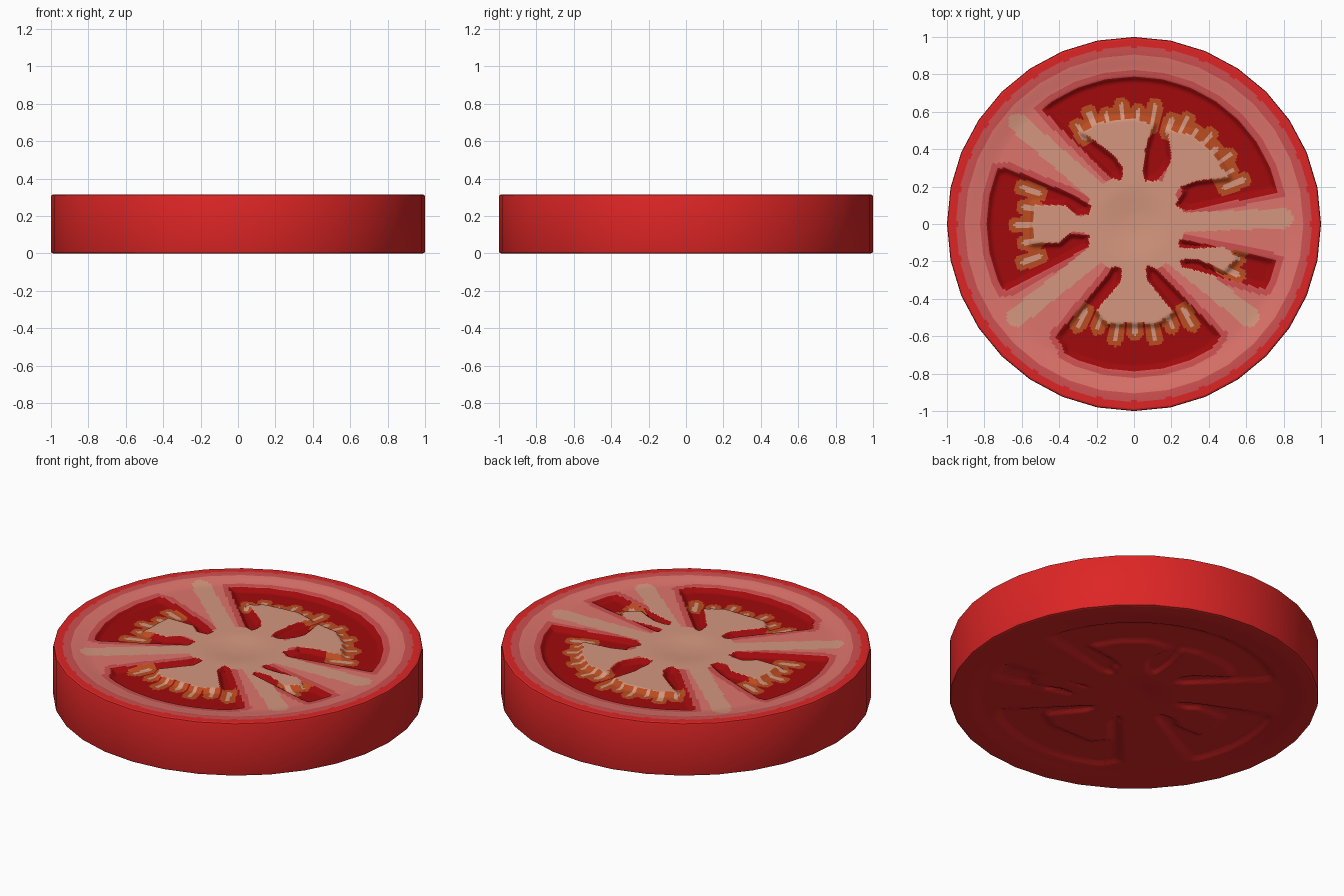
import bpy, bmesh, math

if "Cube" in bpy.data.objects:
    bpy.data.objects.remove(bpy.data.objects["Cube"])

H = 0.315          # slice thickness
SIDES = 32         # outer polygon


def material(name, rgb):
    lin = [((c / 255 + 0.055) / 1.055) ** 2.4 for c in rgb]
    m = bpy.data.materials.new(name)
    m.diffuse_color = (*lin, 1)
    m.use_nodes = True
    m.node_tree.nodes["Principled BSDF"].inputs["Base Color"].default_value = m.diffuse_color
    return m


MATS = [material("skin red", (222, 37, 37)), material("rose flesh", (206, 80, 80)),
        material("pink flesh", (222, 116, 108)), material("pale core", (212, 150, 126)),
        material("jelly red", (160, 10, 12)), material("seed orange", (186, 76, 32))]
SKIN, ROSE, PINK, CORE, JELLY, ORANGE = range(6)

# seed chambers (outer side is clipped by a circle)
CHAMBERS = [
    [(-.62, .74), (-.48, .6), (-.13, .25), (-.07, .23), (-.05, .3), (.04, .3), (.06, .23), (.12, .23),
     (.18, .3), (.26, .17), (.22, .1), (.28, .07), (.77, .17), (.9, .2), (.9, .9), (-.62, .9)],
    [(-.9, .28), (-.68, .3), (-.34, .165), (-.23, .1), (-.24, .05), (-.34, .05), (-.34, -.05),
     (-.24, -.06), (-.24, -.12), (-.66, -.35), (-.9, -.38)],
    [(.24, -.08), (.3, -.09), (.8, -.2), (.8, -.26), (.73, -.35), (.66, -.34), (.26, -.23), (.24, -.2),
     (.32, -.17), (.32, -.14), (.24, -.12)],
    [(-.12, -.23), (-.07, -.23), (-.05, -.3), (.05, -.3), (.07, -.22), (.12, -.24), (.47, -.6),
     (.42, -.66), (.36, -.9), (-.34, -.9), (-.38, -.66), (-.42, -.6), (-.14, -.27)],
]
# pale flesh fanning into the chambers
FANS = [
    [(-.06, .2), (-.06, .3), (-.1, .36), (-.27, .49), (-.2, .54), (0, .56), (.1, .53), (.06, .4), (.04, .2)],
    [(.12, .15), (.16, .25), (.2, .35), (.18, .5), (.3, .48), (.42, .38), (.5, .25), (.33, .23),
     (.25, .2), (.18, .1)],
    [(-.15, .06), (-.3, .04), (-.37, .1), (-.53, .1), (-.54, -.1), (-.4, -.1), (-.33, -.04), (-.15, -.06)],
    [(.2, -.13), (.35, -.13), (.5, -.12), (.54, -.19), (.48, -.25), (.35, -.19), (.2, -.18)],
    [(-.06, -.2), (-.07, -.31), (-.2, -.46), (-.14, -.53), (.12, -.53), (.21, -.47), (.07, -.3), (.06, -.2)],
]
# seeds: start angle, end angle, inner radius, outer radius, count
SEED_ROWS = [(80, 120, .53, .64, 6), (22, 70, .52, .63, 8), (162, 199, .53, .63, 5),
             (-26, -11, .52, .62, 3), (241, 300, .53, .62, 7)]
SEEDS = []
for a0, a1, r0, r1, n in SEED_ROWS:
    for i in range(n):
        a = math.radians(a0 + (a1 - a0) * i / (n - 1))
        out = r1 - 0.035 * (i % 2)
        SEEDS.append((r0 * math.cos(a), r0 * math.sin(a), out * math.cos(a), out * math.sin(a)))
# pale ribs from the core to the wall
RIBS = [(0, 0, -.62, .54), (0, 0, .8, .03), (0, 0, -.63, -.5), (0, 0, .62, -.5)]


def seg_dist(x, y, s):
    ex, ey, wx, wy = s[2] - s[0], s[3] - s[1], x - s[0], y - s[1]
    t = min(1, max(0, (wx * ex + wy * ey) / (ex * ex + ey * ey)))
    return math.hypot(wx - ex * t, wy - ey * t)


def poly_dist(x, y, p):
    """Signed distance to a polygon, negative inside."""
    d, inside = 9.0, False
    ax, ay = p[-1]
    for bx, by in p:
        ex, ey, wx, wy = bx - ax, by - ay, x - ax, y - ay
        t = min(1, max(0, (wx * ex + wy * ey) / (ex * ex + ey * ey)))
        d = min(d, (wx - ex * t) ** 2 + (wy - ey * t) ** 2)
        if (ay > y) != (by > y) and x < ax + ex * (y - ay) / ey:
            inside = not inside
        ax, ay = bx, by
    return -math.sqrt(d) if inside else math.sqrt(d)


def chamber_dist(x, y):
    r = math.hypot(x, y)
    if r > 0.87 or r < 0.15:
        return 0.1
    return max(min(poly_dist(x, y, p) for p in CHAMBERS), r - 0.79)


def fan_dist(x, y):
    return min(poly_dist(x, y, p) for p in FANS)


def smooth(t):
    t = min(1, max(0, t))
    return t * t * (3 - 2 * t)


def depth(x, y):
    """How far the cut surface sinks below the rim."""
    r = math.hypot(x, y)
    d = 0.016 * smooth((0.93 - r) / 0.14)
    c = chamber_dist(x, y)
    if c < 0:
        c = max(c, -fan_dist(x, y))
        d += 0.022 * smooth(-c / 0.03)
    return d + 0.012 * smooth((0.22 - r) / 0.2)


def colour(x, y):
    r = math.hypot(x, y)
    if r > 0.945:
        return SKIN
    if r > 0.905:
        return ROSE
    c = chamber_dist(x, y)
    if c < 0:
        seed = min(seg_dist(x, y, s) for s in SEEDS)
        if seed < 0.012 or fan_dist(x, y) < 0:
            return CORE
        return ORANGE if seed < 0.043 else JELLY
    if r < 0.27 or min(seg_dist(x, y, s) for s in RIBS) < 0.052:
        return CORE
    if r < 0.5 and fan_dist(x, y) < 0:
        return CORE
    return ROSE if c < 0.032 else PINK


def finish(bm, name, mats, angle=40):
    me = bpy.data.meshes.new(name)
    bm.to_mesh(me)
    bm.free()
    ob = bpy.data.objects.new(name, me)
    bpy.context.collection.objects.link(ob)
    for m in mats:
        me.materials.append(m)
    bpy.ops.object.select_all(action='DESELECT')
    ob.select_set(True)
    bpy.context.view_layer.objects.active = ob
    bpy.ops.object.shade_smooth_by_angle(angle=math.radians(angle))
    return ob


def disc(name, segs, rings, top):
    """Polar grid whose outline follows the outer polygon."""
    bm = bmesh.new()
    half, rows = math.pi / SIDES, []
    for j in range(1, rings + 1):
        row = []
        for i in range(segs):
            a = 2 * math.pi * i / segs
            r = 0.988 * j / rings * math.cos(half) / math.cos(a % (2 * half) - half)
            x, y = r * math.cos(a), r * math.sin(a)
            z = H - depth(x, y) if top else 0.7 * depth(x, y)
            row.append(bm.verts.new((x, y, z)))
        rows.append(row)
    mid = bm.verts.new((0, 0, H - depth(0, 0) if top else 0.7 * depth(0, 0)))
    for i in range(segs):
        k = (i + 1) % segs
        quads = [(mid, rows[0][i], rows[0][k])]
        quads += [(a[i], b[i], b[k], a[k]) for a, b in zip(rows, rows[1:])]
        for q in quads:
            f = bm.faces.new(q if top else q[::-1])
            if top:
                c = f.calc_center_median()
                f.material_index = colour(c.x, c.y)
    return finish(bm, name, MATS if top else MATS[:1])


# cut face with core, chambers and seeds; plain underside
disc("cut_face", 352, 84, True)
disc("underside", 160, 48, False)

# skin band around the slice
bm = bmesh.new()
profile = [(.988, 0), (.997, .003), (1, .012), (1, H - .012), (.997, H - .003), (.988, H)]
loops = [[bm.verts.new((r * math.cos(2 * math.pi * i / SIDES), r * math.sin(2 * math.pi * i / SIDES), z))
          for i in range(SIDES)] for r, z in profile]
for a, b in zip(loops, loops[1:]):
    for i in range(SIDES):
        k = (i + 1) % SIDES
        bm.faces.new((a[i], a[k], b[k], b[i]))
finish(bm, "skin_band", MATS[:1], 30)
